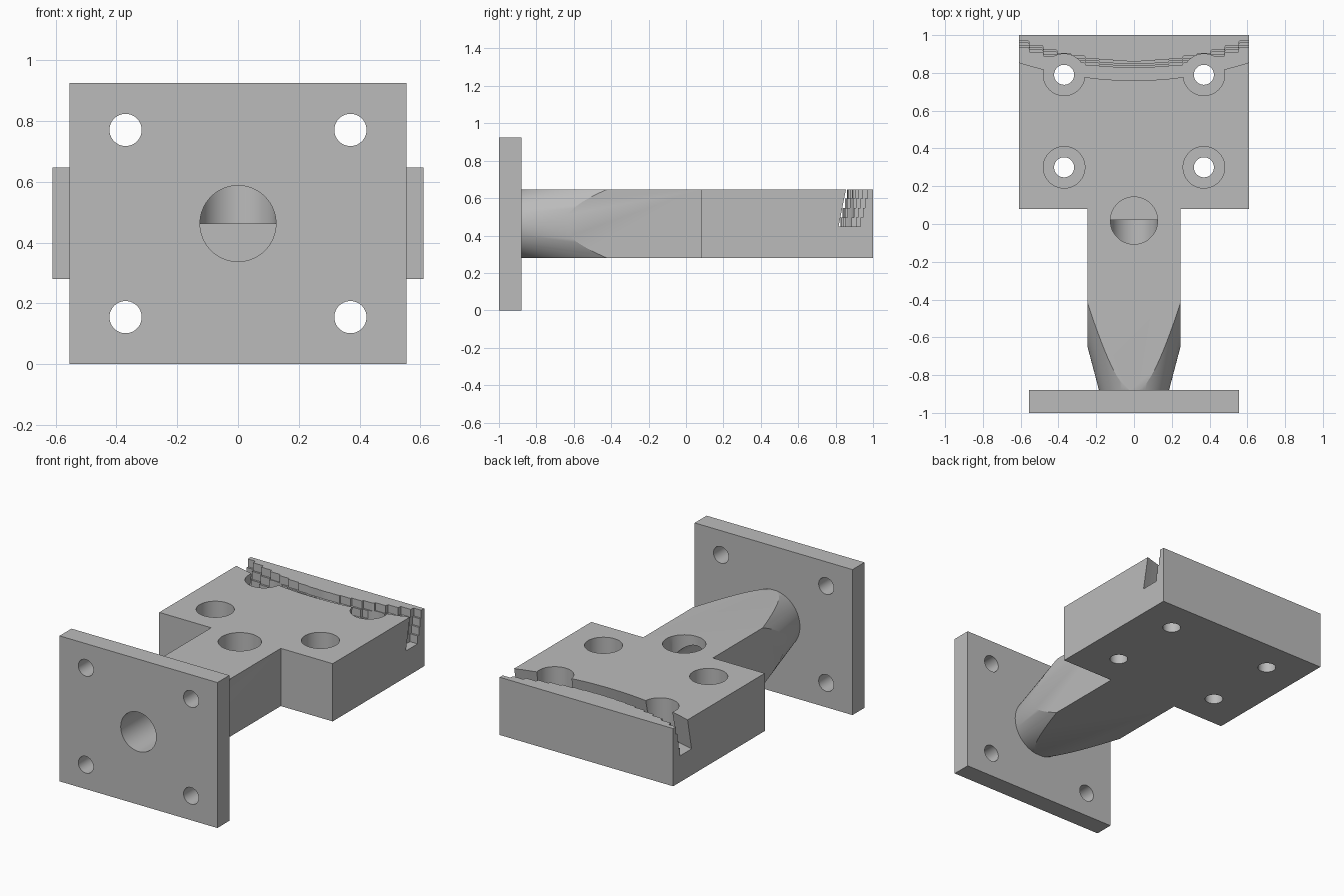
import bpy, bmesh, math
from mathutils import Matrix, Vector

cube = bpy.data.objects.get("Cube")
if cube:
    bpy.data.objects.remove(cube, do_unlink=True)

# Single plain grey metal
metal = bpy.data.materials.new("grey metal")
metal.use_nodes = True
GREY = (0.5, 0.5, 0.5, 1)
metal.diffuse_color = GREY
metal.node_tree.nodes["Principled BSDF"].inputs["Base Color"].default_value = GREY

AXIS_Z = 0.463       # height of the arm and bore axis
BOTTOM, TOP = 0.28, 0.647
FLOOR = 0.447        # floor of counterbores and groove


def add_object(name, bm):
    bmesh.ops.recalc_face_normals(bm, faces=bm.faces)
    mesh = bpy.data.meshes.new(name)
    bm.to_mesh(mesh)
    bm.free()
    mesh.materials.append(metal)
    obj = bpy.data.objects.new(name, mesh)
    bpy.context.collection.objects.link(obj)
    return obj


def prism(name, outline, z0, z1):
    bm = bmesh.new()
    face = bm.faces.new([bm.verts.new((x, y, z0)) for x, y in outline])
    new = bmesh.ops.extrude_face_region(bm, geom=[face])["geom"]
    verts = [v for v in new if isinstance(v, bmesh.types.BMVert)]
    bmesh.ops.translate(bm, vec=(0, 0, z1 - z0), verts=verts)
    return add_object(name, bm)


def loft(name, sections):
    """Skin a row of matching closed sections and cap both ends."""
    bm = bmesh.new()
    rings = [[bm.verts.new(p) for p in s] for s in sections]
    n = len(rings[0])
    for a, b in zip(rings, rings[1:]):
        for i in range(n):
            j = (i + 1) % n
            bm.faces.new((a[i], a[j], b[j], b[i]))
    bm.faces.new(rings[0])
    bm.faces.new(rings[-1])
    return add_object(name, bm)


def cylinder(start, end, radius):
    start, end = Vector(start), Vector(end)
    axis = end - start
    rot = axis.to_track_quat('Z', 'Y').to_matrix().to_4x4()
    bm = bmesh.new()
    bmesh.ops.create_cone(bm, cap_ends=True, segments=64, radius1=radius,
                          radius2=radius, depth=axis.length,
                          matrix=Matrix.Translation((start + end) / 2) @ rot)
    return add_object("cutter", bm)


def boolean(obj, cutter, operation='DIFFERENCE'):
    cutter.hide_render = True
    mod = obj.modifiers.new("cut", 'BOOLEAN')
    mod.object, mod.operation, mod.solver = cutter, operation, 'EXACT'
    bpy.context.view_layer.objects.active = obj
    bpy.ops.object.modifier_apply(modifier=mod.name)
    bpy.data.objects.remove(cutter, do_unlink=True)


# Mounting flange with four bolt holes
flange = prism("flange_plate", [(-.555, -1), (.555, -1), (.555, -.88), (-.555, -.88)], 0, .925)
for x in (-.37, .37):
    for z in (.155, .771):
        boolean(flange, cylinder((x, -1.1, z), (x, -.8, z), .053))
boolean(flange, cylinder((0, -1.1, AXIS_Z), (0, -.8, AXIS_Z), .125))

# T-shaped arm: narrow neck and wide clamping block
half = [(.245, -.88), (.245, .08), (.61, .08), (.61, 1)]
arm = prism("arm_block", half + [(-x, y) for x, y in reversed(half)], BOTTOM, TOP)

# Conical turning of the neck end, down to round at the flange
stations = [(-.9, .18), (-.4, .312), (-.38, 2), (1.3, 2)]
turn = [[(r * math.cos(a), y, AXIS_Z + r * math.sin(a))
         for a in (math.tau * i / 96 for i in range(96))] for y, r in stations]
boolean(arm, loft("cutter", turn), 'INTERSECT')

# Bore along the neck, meeting an upright bore from the top
boolean(arm, cylinder((0, -1.1, AXIS_Z), (0, .022, AXIS_Z), .125))
boolean(arm, cylinder((0, .018, AXIS_Z), (0, .018, .8), .125))

# Counterbored screw holes
for x in (-.37, .37):
    for y in (.3, .79):
        boolean(arm, cylinder((x, y, .1), (x, y, .8), .053))
        boolean(arm, cylinder((x, y, FLOOR), (x, y, .8), .11))

# Leaning curved groove: smooth front wall, stepped rear wall
LEVELS = 4


def bow(x):
    return (x / .61) ** 2


def groove_section(x, column_x):
    front, rear = .76 + .095 * bow(x), .825 + .115 * bow(column_x)
    height = (TOP - FLOOR) / LEVELS
    pts = [(x, front + .01, TOP + .05), (x, front - .04, FLOOR)]
    for k in range(LEVELS):
        y = rear + .012 * k
        z1 = TOP + .05 if k == LEVELS - 1 else FLOOR + height * (k + 1)
        pts += [(x, y, FLOOR + height * k), (x, y, z1)]
    return pts


COLUMNS = 17
width = 1.26 / COLUMNS
sections = []
for i in range(COLUMNS):
    left = -.63 + i * width
    middle = left + width / 2
    sections += [groove_section(left + .002, middle),
                 groove_section(left + width - .002, middle)]
boolean(arm, loft("cutter", sections))

# Smooth the round walls, keep corners crisp
for obj in (flange, arm):
    bpy.ops.object.select_all(action='DESELECT')
    obj.select_set(True)
    bpy.context.view_layer.objects.active = obj
    bpy.ops.object.shade_smooth_by_angle(angle=math.radians(25))
